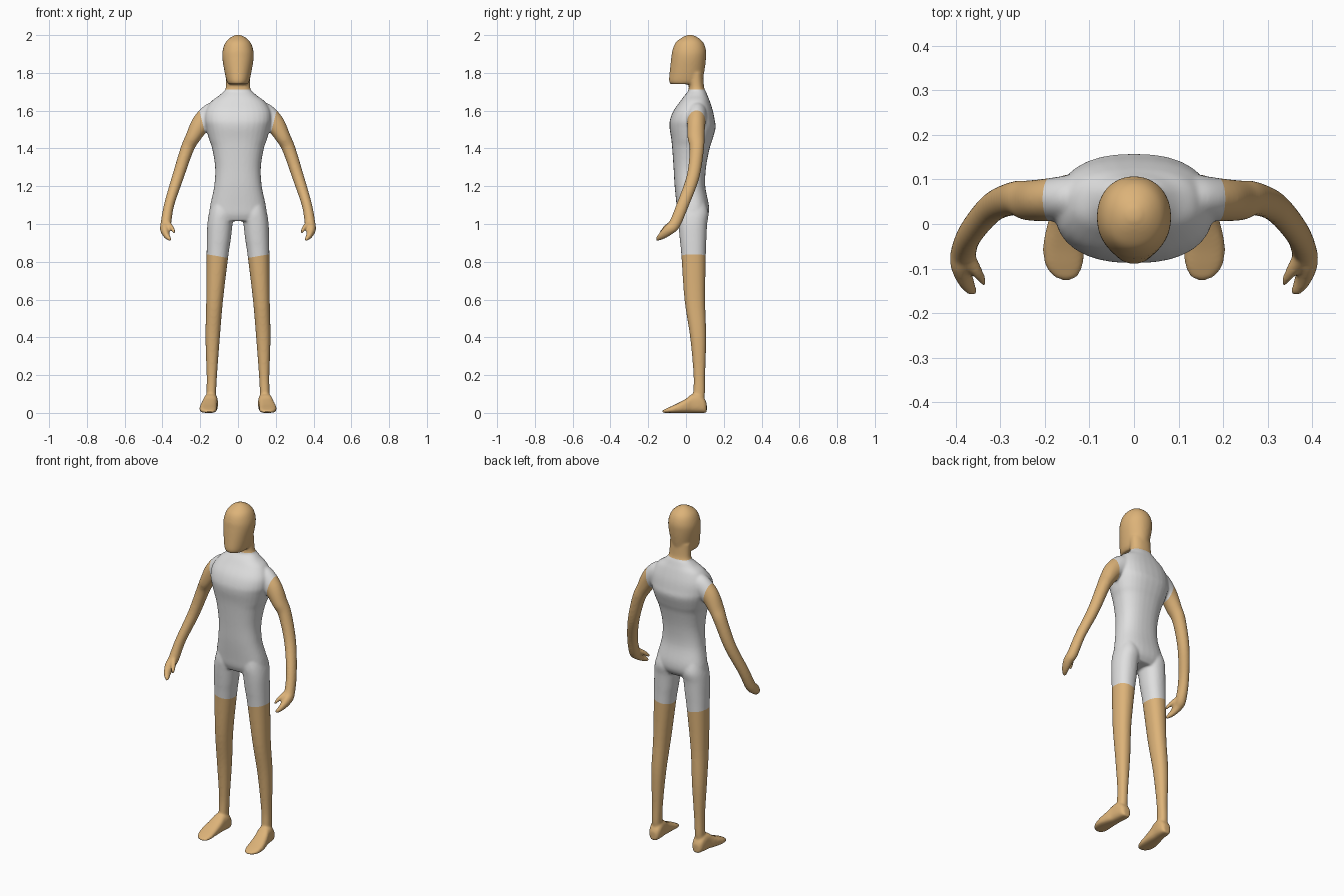
import bpy, bmesh, math
from mathutils import Vector

if "Cube" in bpy.data.objects:
    bpy.data.objects.remove(bpy.data.objects["Cube"])

SEG = 32
bm = bmesh.new()


def spline(rows, n=5):
    """Smoothly interpolated copy of a table of numbers (Catmull-Rom)."""
    out = []
    for i in range(len(rows) - 1):
        p0, p1 = rows[max(i - 1, 0)], rows[i]
        p2, p3 = rows[i + 1], rows[min(i + 2, len(rows) - 1)]
        for k in range(n):
            t = k / n
            out.append([0.5 * (2 * b + (c - a) * t + (2 * a - 5 * b + 4 * c - d) * t * t
                               + (3 * b - a - 3 * c + d) * t ** 3)
                        for a, b, c, d in zip(p0, p1, p2, p3)])
    return out + [list(rows[-1])]


def loft(rings):
    """Closed skin over rings given as (centre, half axis u, half axis v, exponent)."""
    loops = []
    for c, u, v, e in rings:
        loop = []
        for i in range(SEG):
            a = 2 * math.pi * i / SEG
            ca, sa = math.cos(a), math.sin(a)
            loop.append(bm.verts.new(c + u * math.copysign(abs(ca) ** (2 / e), ca)
                                     + v * math.copysign(abs(sa) ** (2 / e), sa)))
        loops.append(loop)
    faces = [bm.faces.new((a[i], a[(i + 1) % SEG], b[(i + 1) % SEG], b[i]))
             for a, b in zip(loops, loops[1:]) for i in range(SEG)]
    faces += [bm.faces.new(loops[0]), bm.faces.new(loops[-1])]
    bmesh.ops.recalc_face_normals(bm, faces=faces)


def level_loft(rows, e, s=1):
    """Rows of (z, x min, x max, y min, y max)."""
    loft([(Vector((s * (x0 + x1) / 2, (y0 + y1) / 2, z)),
           Vector(((x1 - x0) / 2, 0, 0)), Vector((0, (y1 - y0) / 2, 0)), e)
          for z, x0, x1, y0, y1 in spline(rows)])


def limb(rows, s):
    """Rows of (x, y, z, radius sideways, radius front-back) along a path."""
    rows = spline(rows)
    pts = [Vector((s * r[0], r[1], r[2])) for r in rows]
    rings = []
    for i, p in enumerate(pts):
        t = (pts[min(i + 1, len(pts) - 1)] - pts[max(i - 1, 0)]).normalized()
        u = Vector((0, 1, 0)).cross(t).normalized()
        rings.append((p, u * rows[i][3], t.cross(u) * rows[i][4], 2))
    loft(rings)


def symmetric(rows):
    return [(z, -w, w, y0, y1) for z, w, y0, y1 in rows]


# Head and neck
level_loft(symmetric([(1.740, .050, -.082, .060), (1.760, .061, -.090, .086), (1.82, .074, -.085, .099),
                      (1.88, .083, -.078, .106), (1.92, .081, -.072, .106), (1.96, .067, -.055, .092),
                      (1.986, .042, -.023, .065), (2.001, .012, .008, .034)]), 2.1)
level_loft(symmetric([(1.62, .09, -.01, .11), (1.69, .075, .008, .105),
                      (1.73, .064, .015, .095), (1.80, .064, .01, .09)]), 2.2)

# Torso
level_loft(symmetric([(1.705, .072, .015, .104), (1.68, .100, -.008, .114), (1.65, .140, -.030, .126),
                      (1.60, .172, -.066, .142), (1.55, .178, -.085, .152), (1.51, .170, -.087, .157),
                      (1.45, .154, -.078, .141), (1.40, .137, -.073, .125), (1.30, .121, -.066, .106),
                      (1.20, .126, -.060, .102), (1.10, .147, -.050, .121), (1.05, .152, -.044, .118),
                      (1.015, .145, -.030, .095)]), 2.4)

for s in (1, -1):
    # Leg
    level_loft([(1.12, .04, .135, -.03, .10), (1.06, .022, .153, -.042, .119), (1.0, .029, .162, -.040, .112),
                (.92, .038, .165, -.033, .108), (.84, .050, .166, -.025, .105), (.60, .079, .168, -.008, .101),
                (.40, .096, .172, .022, .107), (.20, .111, .166, .040, .101), (.10, .116, .167, .038, .100),
                (.03, .118, .165, .04, .09)], 2.2, s)
    # Foot: rows of (y, centre x, half width, height)
    loft([(Vector((s * x, y, h / 2)), Vector((w, 0, 0)), Vector((0, 0, h / 2)), 2.8)
          for y, x, w, h in spline([(.110, .141, .018, .05), (.098, .142, .031, .075), (.070, .143, .037, .10),
                                    (.030, .147, .038, .098), (0, .152, .042, .075), (-.05, .158, .046, .048),
                                    (-.09, .157, .043, .030), (-.115, .154, .030, .018),
                                    (-.126, .152, .012, .012)])])
    # Arm and hand
    limb([(.09, .06, 1.59, .065, .055), (.14, .058, 1.573, .066, .052), (.195, .054, 1.53, .053, .048),
          (.238, .053, 1.46, .040, .045), (.270, .057, 1.395, .035, .038), (.318, .037, 1.25, .031, .034),
          (.365, -.018, 1.10, .027, .032), (.382, -.060, 1.0, .028, .031), (.387, -.090, .970, .025, .029),
          (.378, -.125, .940, .017, .022), (.364, -.149, .922, .011, .013), (.357, -.158, .916, .005, .006)], s)
    # Thumb
    limb([(.383, -.060, 1.01, .018, .018), (.366, -.085, .995, .016, .016), (.350, -.110, .978, .012, .013),
          (.338, -.130, .958, .008, .009), (.335, -.136, .951, .004, .004)], s)

mesh = bpy.data.meshes.new("body")
bm.to_mesh(mesh)
bm.free()
body = bpy.data.objects.new("body", mesh)
bpy.context.collection.objects.link(body)
bpy.context.view_layer.objects.active = body
body.select_set(True)

# Blend all the parts into one smooth skin
remesh = body.modifiers.new("blend", 'REMESH')
remesh.mode = 'VOXEL'
remesh.voxel_size = 0.006
soften = body.modifiers.new("soften", 'SMOOTH')
soften.factor = 0.5
soften.iterations = 8
for name in ("blend", "soften"):
    bpy.ops.object.modifier_apply(modifier=name)

# Colours
for name, col in (("tan skin", (.72, .45, .19, 1)), ("pale grey suit", (.74, .74, .74, 1))):
    m = bpy.data.materials.new(name)
    m.diffuse_color = col
    m.use_nodes = True
    m.node_tree.nodes["Principled BSDF"].inputs["Base Color"].default_value = m.diffuse_color
    body.data.materials.append(m)

# Cut clean edges for the suit at neck, sleeves and shorts
bm = bmesh.new()
bm.from_mesh(body.data)


def cut(co, no, inside):
    faces = [f for f in bm.faces if inside(f.calc_center_median())]
    edges = {e for f in faces for e in f.edges}
    verts = {v for f in faces for v in f.verts}
    bmesh.ops.bisect_plane(bm, geom=list(verts) + list(edges) + faces,
                           plane_co=co, plane_no=no, dist=1e-5)


cut((0, 0, 1.712), (0, 0, 1), lambda c: c.z > 1.65)
for s in (1, -1):
    cut((s * .192, 0, 1.55), (s, 0, -.25), lambda c: s * c.x > .1 and c.z > 1.4)
    cut((s * .05, 0, .82), (-s * .17, 0, 1), lambda c: s * c.x > 0 and .7 < c.z < .95)

for f in bm.faces:
    c = f.calc_center_median()
    x = abs(c.x)
    sleeve = max(.174, .192 + .25 * (c.z - 1.55))
    f.material_index = int(c.z < 1.712 and x < sleeve and c.z > .82 + .17 * (x - .05))
    f.smooth = True
bm.to_mesh(body.data)
bm.free()
